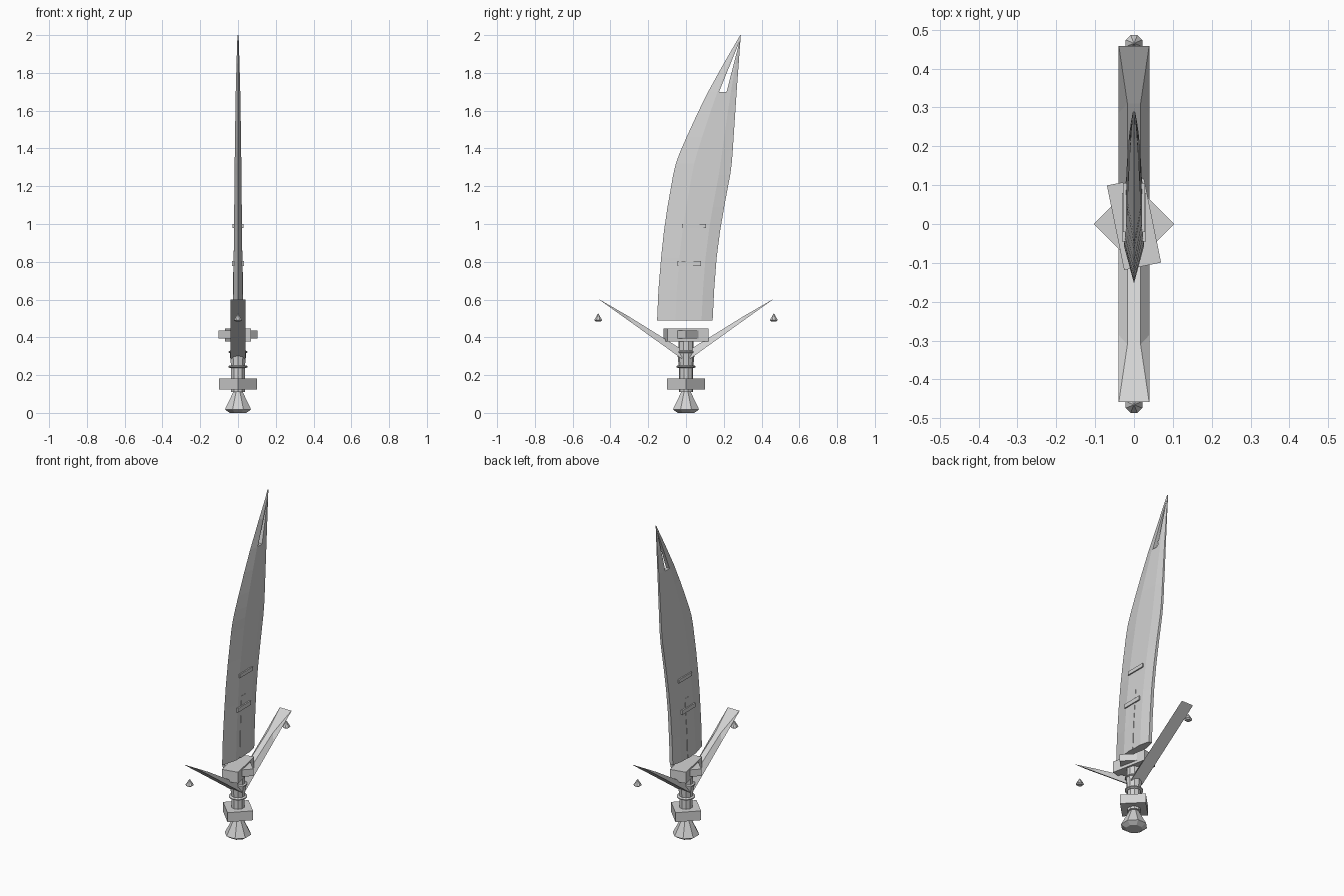
import bpy, bmesh, math
from mathutils import Matrix

if "Cube" in bpy.data.objects:
    bpy.data.objects.remove(bpy.data.objects["Cube"])

steel = bpy.data.materials.new("pale_grey_metal")
steel.diffuse_color = (0.65, 0.65, 0.65, 1)
steel.use_nodes = True
steel.node_tree.nodes["Principled BSDF"].inputs["Base Color"].default_value = steel.diffuse_color


def finish(name, bm):
    bmesh.ops.recalc_face_normals(bm, faces=bm.faces)
    me = bpy.data.meshes.new(name)
    bm.to_mesh(me)
    bm.free()
    me.materials.append(steel)
    ob = bpy.data.objects.new(name, me)
    bpy.context.collection.objects.link(ob)
    return ob


def loft(name, rings):
    """Skin equal-length closed cross-sections and cap both ends."""
    bm = bmesh.new()
    vs = [[bm.verts.new(p) for p in r] for r in rings]
    n = len(vs[0])
    for a, b in zip(vs, vs[1:]):
        for i in range(n):
            j = (i + 1) % n
            bm.faces.new((a[i], a[j], b[j], b[i]))
    bm.faces.new(vs[0])
    bm.faces.new(vs[-1])
    return finish(name, bm)


def turned(name, profile, sides, turn=0.0, at=(0, 0, 0)):
    """Faceted turned part from (radius, z) pairs."""
    rings = []
    for r, z in profile:
        angles = [turn + math.tau * i / sides for i in range(sides)]
        rings.append([(at[0] + r * math.cos(a), at[1] + r * math.sin(a), at[2] + z)
                      for a in angles])
    return loft(name, rings)


def box(name, lo, hi, turn=0.0):
    bm = bmesh.new()
    bmesh.ops.create_cube(bm, size=1)
    for v in bm.verts:
        v.co = [(a + b) / 2 + c * (b - a) for a, b, c in zip(lo, hi, v.co)]
    bm.transform(Matrix.Rotation(turn, 4, 'Z'))
    return finish(name, bm)


# Blade: z, cutting edge y, spine y, half thickness
stations = [(0.49, -0.153, 0.141, 0.026), (0.65, -0.146, 0.149, 0.025),
            (0.82, -0.132, 0.162, 0.023), (0.96, -0.117, 0.18, 0.021),
            (1.09, -0.098, 0.202, 0.02), (1.26, -0.068, 0.234, 0.018),
            (1.32, -0.054, 0.242, 0.0175), (1.38, -0.032, 0.247, 0.017),
            (1.46, 0.003, 0.252, 0.016), (1.58, 0.058, 0.26, 0.014),
            (1.70, 0.117, 0.268, 0.012), (1.85, 0.2, 0.279, 0.008),
            (2.00, 0.287, 0.29, 0.003)]
rings = []
for z, f, b, t in stations:
    w = b - f
    side = [(t, f + 0.33 * w), (t * 0.95, f + 0.8 * w), (t * 0.4, b)]
    rings.append([(0, f, z)] + [(x, y, z) for x, y in side]
                 + [(-x, y, z) for x, y in reversed(side)])
blade = loft("blade", rings)

# Pointed slot through the blade tip
tri = [(0.175, 1.70), (0.215, 1.70), (0.283, 1.965)]
cutter = loft("slot_cutter", [[(x, y, z) for y, z in tri] for x in (-0.1, 0.1)])
cutter.hide_render = True
mod = blade.modifiers.new("slot", 'BOOLEAN')
mod.operation = 'DIFFERENCE'
mod.solver = 'EXACT'
mod.object = cutter
bpy.context.view_layer.objects.active = blade
bpy.ops.object.modifier_apply(modifier="slot")
bpy.data.objects.remove(cutter)

# Raised rib low on both blade faces, with two clasps across it
loft("blade_rib", [[(-h, -0.02 + s, z), (h, -0.02 + s, z), (h, 0.022 + s, z), (-h, 0.022 + s, z)]
                   for z, s, h in ((0.49, 0, 0.028), (0.65, 0.006, 0.0265), (0.86, 0.021, 0.0235))])
box("lower_clasp", (-0.031, -0.045, 0.778), (0.031, 0.08, 0.803))
box("upper_clasp", (-0.028, -0.02, 0.978), (0.028, 0.106, 1.0))

# Guard: twisted block with a diamond plate through it
box("guard_block", (-0.0485, -0.111, 0.378), (0.0485, 0.111, 0.446), math.radians(11.5))
turned("guard_diamond", [(0.103, 0.395), (0.103, 0.437)], 4)

# Swept guard arms (flat below, ridged above) and the studs under their tips
for s, label in ((-1, "front"), (1, "back")):
    arm = []
    for y, z, y2, z2, top in ((0.02, 0.285, 0.02, 0.335, 0.017),
                              (0.285, 0.475, 0.31, 0.515, 0.017),
                              (0.456, 0.597, 0.458, 0.6, 0.039)):
        arm.append([(-0.04, s * y, z), (0.04, s * y, z),
                    (top, s * y2, z2), (-top, s * y2, z2)])
    loft(label + "_guard_arm", arm)
    turned(label + "_arm_stud", [(0.015, 0), (0.023, 0.006), (0.002, 0.04)],
           8, math.pi / 8, (0, s * 0.465, 0.485))

# Grip with two rings
turned("grip", [(0.038, 0.11), (0.038, 0.24), (0.046, 0.32), (0.041, 0.325), (0.041, 0.40)],
       10, math.pi / 10)
for z, r, label in ((0.245, 0.051, "lower"), (0.322, 0.05, "upper")):
    turned(label + "_grip_ring", [(r - 0.008, z - 0.007), (r, z - 0.003),
                                  (r, z + 0.003), (r - 0.008, z + 0.007)], 16)

# Pommel: diamond block over a flared foot
turned("pommel_block", [(0.101, 0.125), (0.101, 0.182)], 4)
turned("pommel_foot", [(0.047, 0.0), (0.075, 0.018), (0.017, 0.13)], 8, math.pi / 8)
